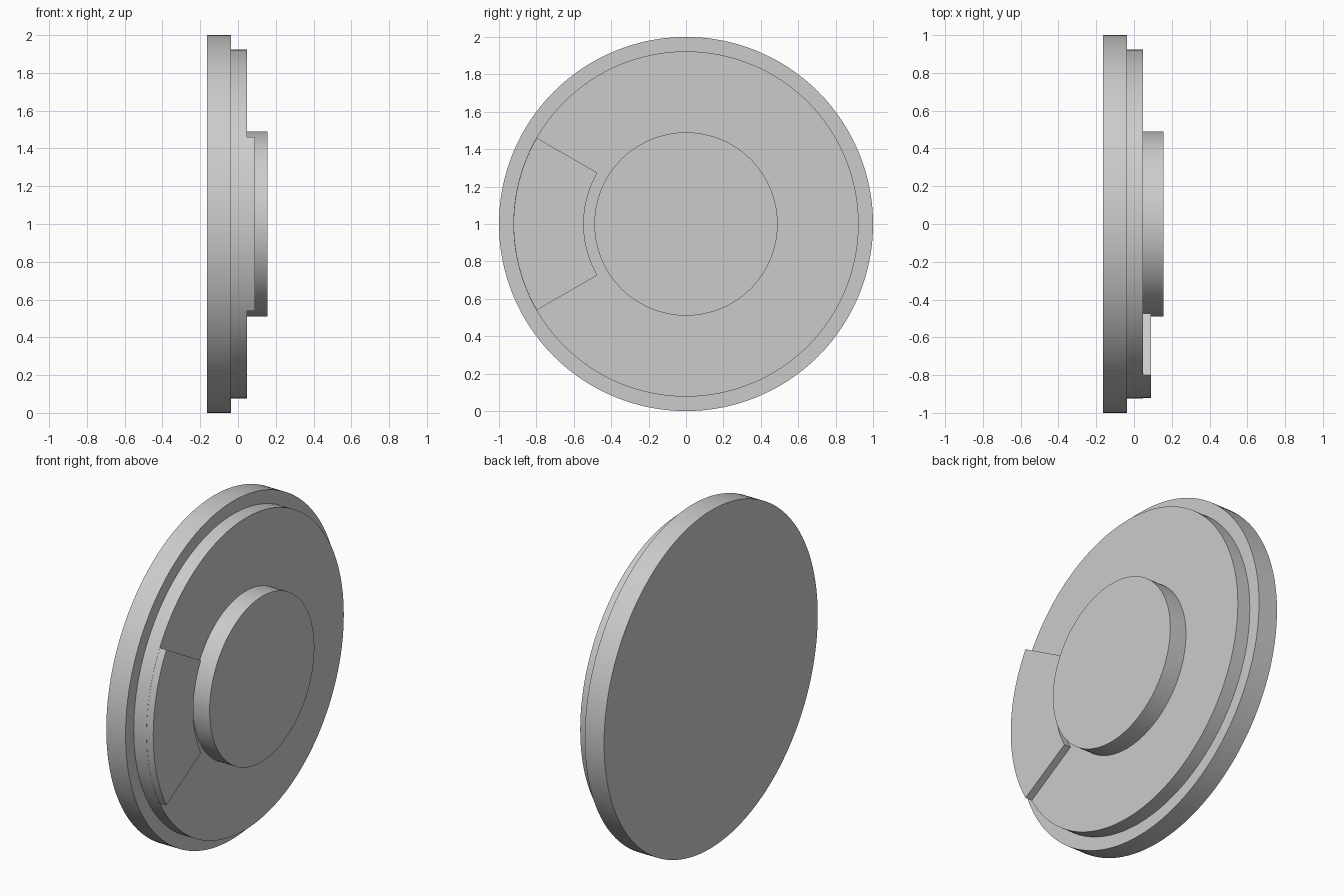
import bpy
import bmesh
from math import cos, sin, pi, radians
from mathutils import Matrix

cube = bpy.data.objects.get("Cube")
if cube:
    bpy.data.objects.remove(cube, do_unlink=True)

grey = bpy.data.materials.new("light grey")
grey.use_nodes = True
colour = (0.6, 0.6, 0.6, 1)
grey.diffuse_color = colour
grey.node_tree.nodes["Principled BSDF"].inputs["Base Color"].default_value = colour


def finish(name, bm):
    bmesh.ops.recalc_face_normals(bm, faces=bm.faces)
    mesh = bpy.data.meshes.new(name)
    bm.to_mesh(mesh)
    bm.free()
    mesh.materials.append(grey)
    obj = bpy.data.objects.new(name, mesh)
    bpy.context.collection.objects.link(obj)
    bpy.ops.object.select_all(action='DESELECT')
    obj.select_set(True)
    bpy.context.view_layer.objects.active = obj
    bpy.ops.object.shade_smooth_by_angle(angle=radians(30))


def disc(name, radius, x0, x1):
    """Solid disc whose axis runs along x, centred at z = 1."""
    bm = bmesh.new()
    place = Matrix.Translation(((x0 + x1) / 2, 0, 1)) @ Matrix.Rotation(pi / 2, 4, 'Y')
    bmesh.ops.create_cone(bm, cap_ends=True, segments=128, radius1=radius,
                          radius2=radius, depth=x1 - x0, matrix=place)
    finish(name, bm)


def sector(name, inner, outer, half_angle, x0, x1, steps=24):
    """Ring segment centred on the -y side, extruded along x."""
    angles = [half_angle * (2 * i / steps - 1) for i in range(steps + 1)]
    outline = [(outer, a) for a in angles] + [(inner, a) for a in reversed(angles)]
    bm = bmesh.new()
    face = bm.faces.new([bm.verts.new((x0, -r * cos(a), 1 + r * sin(a)))
                         for r, a in outline])
    result = bmesh.ops.extrude_face_region(bm, geom=[face], use_keep_orig=True)
    moved = [g for g in result["geom"] if isinstance(g, bmesh.types.BMVert)]
    bmesh.ops.translate(bm, verts=moved, vec=(x1 - x0, 0, 0))
    finish(name, bm)


# Stepped discs, from the wide base to the small hub
disc("base_flange", 1.0, -0.163, -0.037)
disc("middle_disc", 0.923, -0.037, 0.047)
disc("centre_hub", 0.49, 0.047, 0.157)

# Raised pad beside the hub
sector("raised_pad", 0.547, 0.922, radians(30), 0.047, 0.09)
